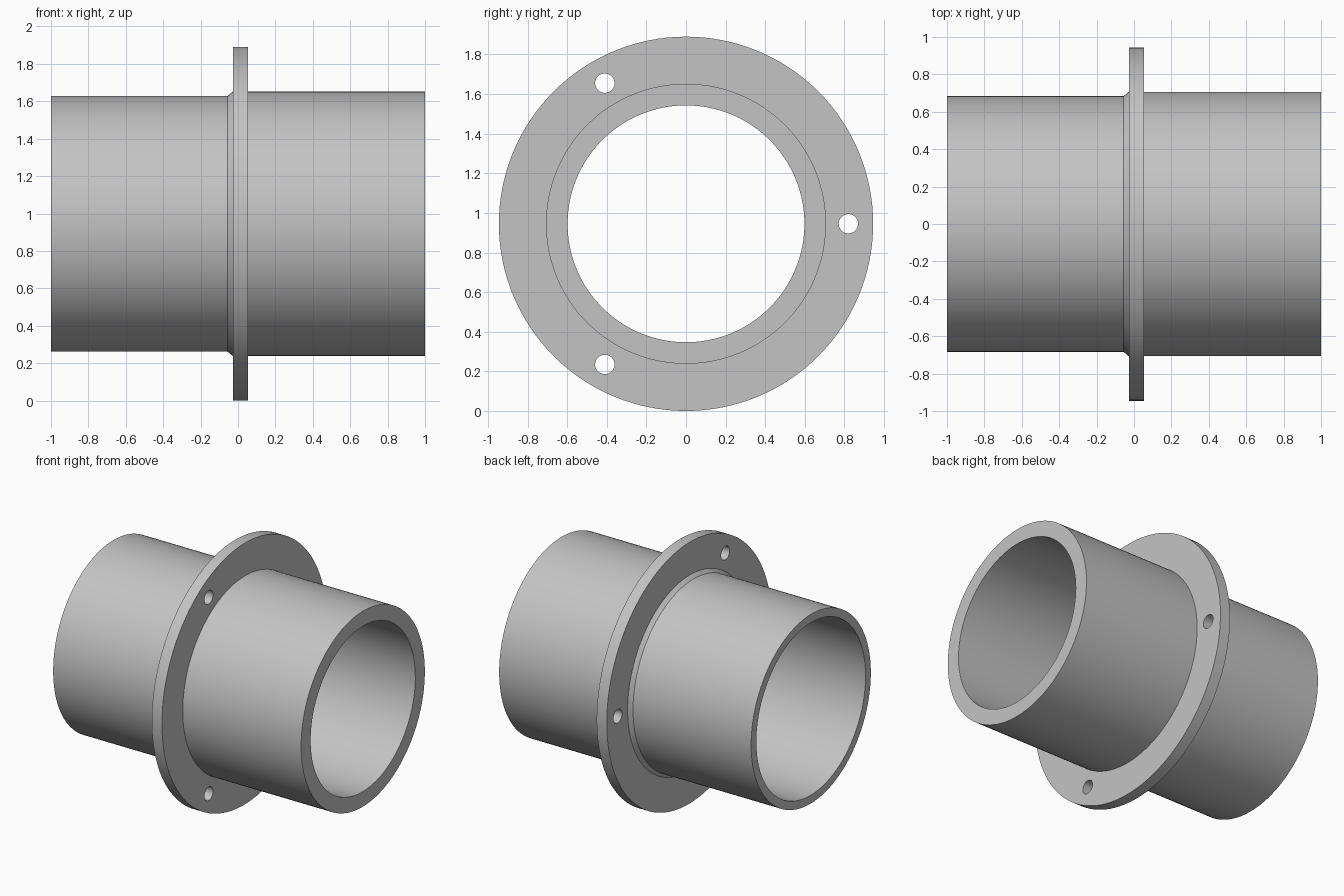
import bpy, bmesh, math
from mathutils import Matrix, Vector

default = bpy.data.objects.get("Cube")
if default:
    bpy.data.objects.remove(default, do_unlink=True)

FLANGE_R = 0.945
AXIS_Z = FLANGE_R
SEGMENTS = 128

grey = bpy.data.materials.new("plain_grey")
grey.use_nodes = True
colour = (0.55, 0.55, 0.55, 1)
grey.diffuse_color = colour
grey.node_tree.nodes["Principled BSDF"].inputs["Base Color"].default_value = colour


def add_object(name, bm):
    bmesh.ops.recalc_face_normals(bm, faces=bm.faces[:])
    mesh = bpy.data.meshes.new(name)
    bm.to_mesh(mesh)
    bm.free()
    mesh.materials.append(grey)
    obj = bpy.data.objects.new(name, mesh)
    bpy.context.collection.objects.link(obj)
    return obj


def lathe_x(name, profile):
    """Spin a closed (x, radius) profile about the horizontal pipe axis."""
    bm = bmesh.new()
    verts = [bm.verts.new((x, 0, AXIS_Z + r)) for x, r in profile]
    edges = [bm.edges.new((v, verts[i - 1])) for i, v in enumerate(verts)]
    bmesh.ops.spin(bm, geom=verts + edges, cent=(0, 0, AXIS_Z), axis=(1, 0, 0),
                   angle=math.tau, steps=SEGMENTS, use_merge=True)
    bmesh.ops.remove_doubles(bm, verts=bm.verts[:], dist=0.0001)
    return add_object(name, bm)


# Pipe sleeve with a thin-walled left end, central flange and thick right end
body = lathe_x("flanged_sleeve", [
    (-1, 0.624), (-1, 0.684), (-0.055, 0.684), (-0.028, 0.707),
    (-0.028, FLANGE_R), (0.053, FLANGE_R), (0.053, 0.707), (1, 0.707),
    (1, 0.598), (-0.028, 0.598), (-0.055, 0.624),
])

# Three bolt holes through the flange
bm = bmesh.new()
for i in range(3):
    a = math.tau * i / 3
    centre = Vector((0, 0.82 * math.cos(a), AXIS_Z + 0.82 * math.sin(a)))
    bmesh.ops.create_cone(
        bm, cap_ends=True, segments=32, radius1=0.049, radius2=0.049, depth=0.3,
        matrix=Matrix.Translation(centre) @ Matrix.Rotation(math.pi / 2, 4, "Y"))
cutter = add_object("bolt_hole_cutter", bm)
cutter.hide_render = True

bpy.ops.object.select_all(action="DESELECT")
body.select_set(True)
bpy.context.view_layer.objects.active = body
cut = body.modifiers.new("bolt_holes", "BOOLEAN")
cut.operation = "DIFFERENCE"
cut.solver = "EXACT"
cut.object = cutter
bpy.ops.object.modifier_apply(modifier=cut.name)
bpy.data.objects.remove(cutter, do_unlink=True)

bpy.ops.object.shade_smooth_by_angle(angle=math.radians(30))
